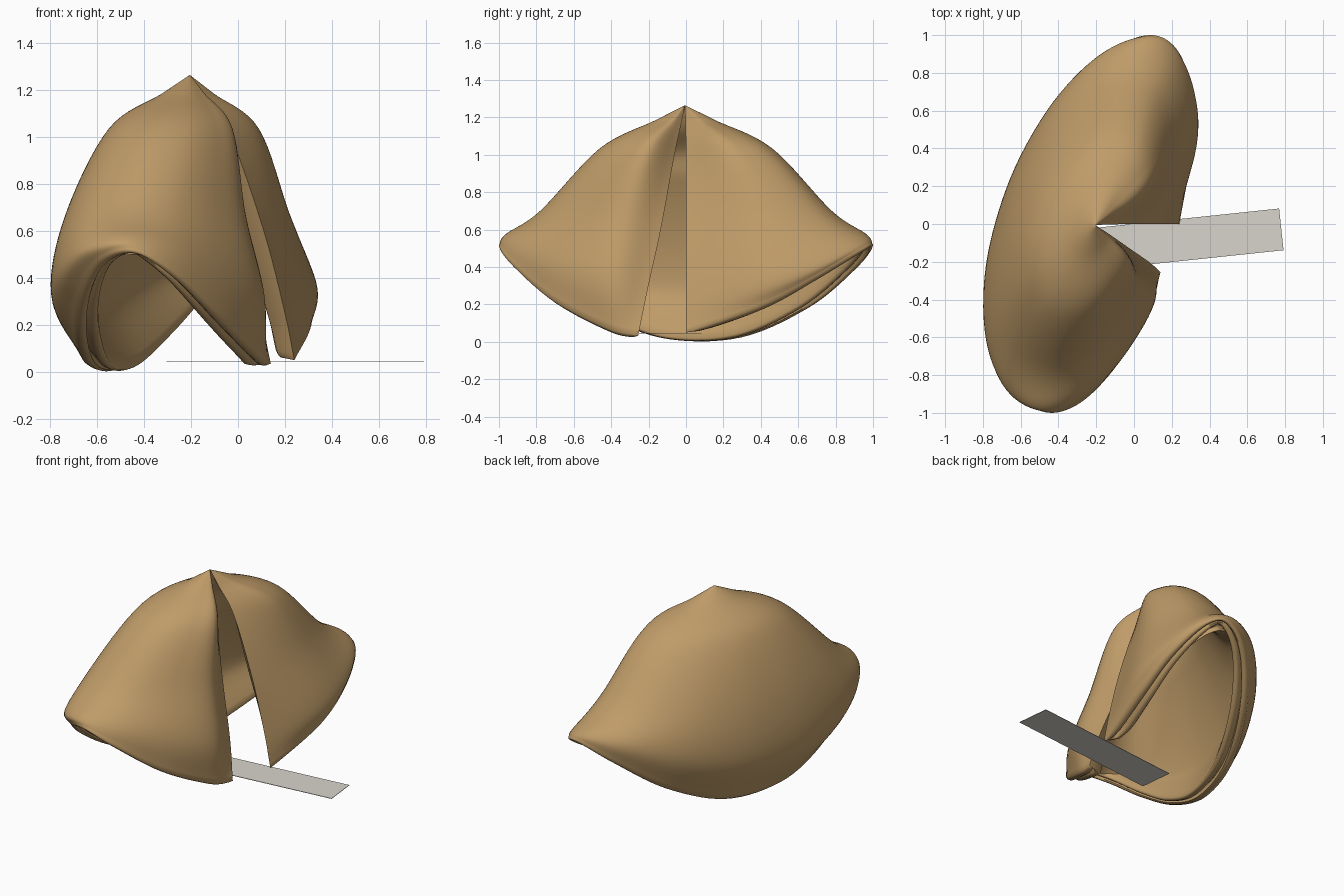
import bpy, bmesh, math
from mathutils import Vector

if "Cube" in bpy.data.objects:
    bpy.data.objects.remove(bpy.data.objects["Cube"])


def material(name, rgb):
    m = bpy.data.materials.new(name)
    m.diffuse_color = (*rgb, 1)
    m.use_nodes = True
    m.node_tree.nodes["Principled BSDF"].inputs["Base Color"].default_value = m.diffuse_color
    return m


def spline(points, steps):
    """Smooth open curve through the points."""
    p = [Vector(q) for q in points]
    p = [2 * p[0] - p[1]] + p + [2 * p[-1] - p[-2]]
    out = []
    for i in range(1, len(p) - 2):
        a, b, c, d = p[i - 1:i + 3]
        for k in range(steps):
            t = k / steps
            out.append(0.5 * (2 * b + (c - a) * t + (2 * a - 5 * b + 4 * c - d) * t * t
                              + (3 * b - a - 3 * c + d) * t ** 3))
    return out + [p[-2]]


APEX = Vector((-0.205, -0.005, 1.265))
ANGLES = [25, 45, 68, 90, 114, 138, 162, 185, 205, 225, 247, 270, 292, 315, 335]
# The two folded edges of the slit: shoulder, middle, lower, rim
EDGE_BACK = [(-0.03, 0, 1.0), (0.11, 0, 0.6), (0.2, 0, 0.25), (0.24, 0, 0.05)]
EDGE_FRONT = [(-0.115, -0.065, 0.98), (-0.015, -0.135, 0.6), (0.085, -0.205, 0.28), (0.14, -0.255, 0.035)]


def rim_height(a):
    s = abs(math.sin(a + math.radians(5)))
    if a < math.pi / 2:
        return 0.04 + 0.48 * s ** 1.6
    return 0.015 + 0.505 * s ** 2.0


# Slanted elliptical rings: centre x, side reach, reach factor by the slit, slant, y reach, height rule
RINGS = [(-0.21, 0.32, 0.78, 0.12, 0.46, lambda a: 1.035),
         (-0.24, 0.45, 0.86, 0.21, 0.78, lambda a: 0.66 + 0.04 * math.sin(a) ** 2),
         (-0.22, 0.515, 0.92, 0.26, 0.965, lambda a: 0.28 + 0.295 * math.sin(a) ** 2),
         (-0.18, 0.44, 0.95, 0.26, 1.0, rim_height)]


def ring(i):
    cx, side, by_slit, slant, ry, height = RINGS[i]
    pts = [EDGE_BACK[i]]
    for deg in ANGLES:
        a = math.radians(deg)
        reach = side * (1 - (1 - by_slit) * max(0, math.cos(a)) ** 2)
        pts.append((cx + reach * math.cos(a) + slant * math.sin(a), ry * math.sin(a), height(a)))
    return spline(pts + [EDGE_FRONT[i]], 7)


# Outer skin: smooth columns from the apex down to the rim
rings = [ring(i) for i in range(4)]
neck = [APEX.lerp(v, 0.35) for v in rings[0]]
outer = [spline([APEX, *col], 8) for col in zip(neck, *rings)]
last, rows = len(outer) - 1, len(outer[0]) - 1

# Lip between outer and inner skin: position across, bulge downwards
LIP = [(0.1, 0.012), (0.25, 0.018), (0.4, 0.01), (0.5, -0.03), (0.6, 0.008), (0.75, 0.016), (0.9, 0.012)]


def pocket_column(j):
    """Outer skin down, round the grooved lip, and back up the inner skin."""
    col = outer[j]
    left, right = outer[max(j - 1, 0)], outer[min(j + 1, last)]
    edge = min(j, last - j, 3) / 3
    closing = math.sqrt(1 - (1 - edge) ** 2)
    tipness = min(1, abs(col[-1].y)) ** 4
    inner = []
    for k, p in enumerate(col):
        down = col[min(k + 1, rows)] - col[max(k - 1, 0)]
        inward = (right[k] - left[k]).cross(down)
        if k > rows - 8:
            inward.z *= (rows - k) / 8
        if inward.length > 0:
            inward.normalize()
        depth = (0.11 - 0.035 * tipness + 0.04 * math.sin(math.pi * k / rows)) * min(1, k / 18)
        inner.append(p + inward * depth * closing)
    tip = (col[-1] - col[-2]).normalized()
    lip = [col[-1].lerp(inner[-1], w) + tip * b * closing for w, b in LIP]
    return col + lip + inner[::-1]


# Cookie: one hollow folded wafer
bm = bmesh.new()
grid = [[bm.verts.new(p) for p in pocket_column(j)] for j in range(last + 1)]
for a, b in zip(grid, grid[1:]):
    for i in range(len(a) - 1):
        bm.faces.new((a[i], a[i + 1], b[i + 1], b[i]))
bmesh.ops.remove_doubles(bm, verts=bm.verts, dist=0.0005)
bmesh.ops.recalc_face_normals(bm, faces=bm.faces)
me = bpy.data.meshes.new("cookie")
bm.to_mesh(me)
bm.free()
cookie = bpy.data.objects.new("cookie", me)
bpy.context.collection.objects.link(cookie)
me.materials.append(material("baked_tan", (0.52, 0.33, 0.14)))
bpy.context.view_layer.objects.active = cookie
cookie.select_set(True)
bpy.ops.object.shade_smooth_by_angle(angle=math.radians(60))

# Paper slip lying under the slit
bpy.ops.mesh.primitive_cube_add(size=1, location=(0.243, -0.085, 0.045),
                                rotation=(0, 0, math.radians(6)))
slip = bpy.context.object
slip.name = "paper_slip"
slip.scale = (1.08, 0.222, 0.003)
slip.data.materials.append(material("paper_white", (0.68, 0.66, 0.6)))
